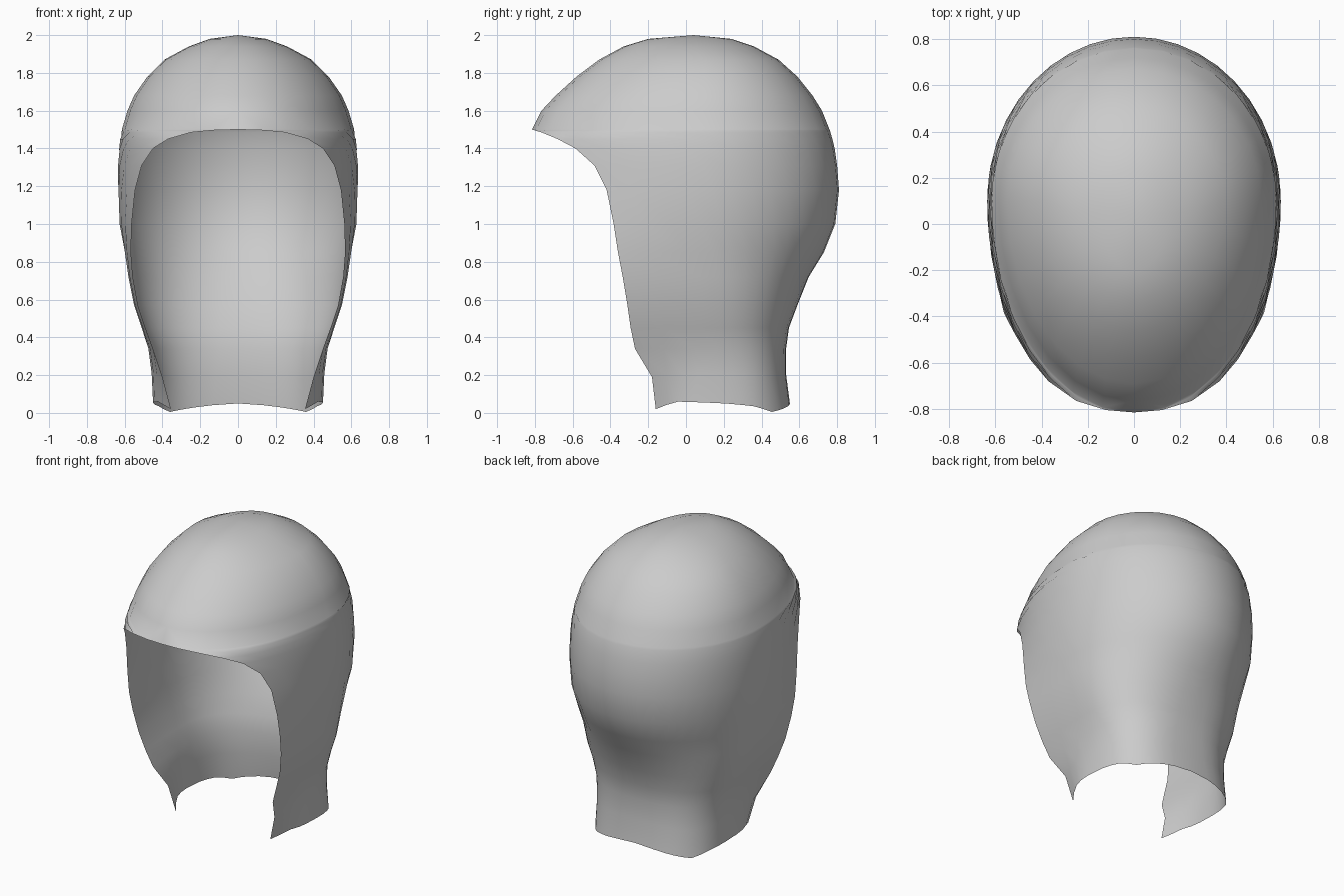
import bpy, bmesh, math

if "Cube" in bpy.data.objects:
    bpy.data.objects.remove(bpy.data.objects["Cube"])

# Level sections: height, half width, back y, front (or opening edge) y, opening edge x
ROWS = [
    (1.98, .15, .24, -.20, 0), (1.94, .26, .36, -.33, 0), (1.87, .39, .49, -.46, 0),
    (1.78, .48, .59, -.58, 0), (1.68, .55, .67, -.69, 0), (1.60, .585, .72, -.765, 0),
    (1.50, .615, .76, -.815, 0), (1.497, .616, .761, -.805, .12), (1.485, .618, .765, -.765, .25),
    (1.45, .624, .775, -.68, .37), (1.40, .63, .787, -.585, .45), (1.31, .635, .80, -.485, .51),
    (1.18, .635, .81, -.42, .545), (1.00, .627, .79, -.383, .563), (.85, .60, .73, -.36, .567),
    (.72, .58, .65, -.335, .557), (.57, .55, .59, -.31, .53), (.45, .51, .545, -.293, .49),
    (.34, .475, .53, -.27, .45), (.18, .458, .53, -.18, .40), (0, .45, .55, -.16, .355),
]
HEM = [(0, .02), (.13, .06), (.3, .055), (.5, .035), (.643, .005), (1, .05)]
COLS = 14


def hem_height(t):
    for (a, za), (b, zb) in zip(HEM, HEM[1:]):
        if t <= b:
            return za + (zb - za) * (t - a) / (b - a)
    return HEM[-1][1]


def section(z, w, back, front, edge_x):
    """Half section from the front edge round to the back centre."""
    yc = .1 if z < 1.9 else .05
    start = math.asin(edge_x / w)
    depth = (yc - front) / math.cos(start)
    n = 2 + max(0, .8 - z) / .8
    pts = []
    for i in range(COLS + 1):
        t = i / COLS
        a = start + (math.pi - start) * t
        s, c = abs(math.sin(a)), math.cos(a)
        if c > 0:
            x, y = w * s, yc - depth * c
        else:
            x, y = w * s ** (2 / n), yc + (back - yc) * abs(c) ** (2 / n)
        pts.append((x, y, z + hem_height(t) * max(0, 1 - z / .34)))
    return pts


# Hood shell: one half, mirrored
bm = bmesh.new()
grid = [[bm.verts.new(p) for p in section(*row)] for row in ROWS]
crown = bm.verts.new((0, .04, 2))
for a, b in zip(grid[0], grid[0][1:]):
    bm.faces.new((crown, a, b))
for top, low in zip(grid, grid[1:]):
    for i in range(COLS):
        bm.faces.new((top[i], low[i], low[i + 1], top[i + 1]))
for f in bm.faces:
    f.smooth = True
mesh = bpy.data.meshes.new("hood_shell")
bm.to_mesh(mesh)
bm.free()
hood = bpy.data.objects.new("hood_shell", mesh)
bpy.context.collection.objects.link(hood)
mirror = hood.modifiers.new("mirror", 'MIRROR')
mirror.use_clip = True
mirror.merge_threshold = .0005
